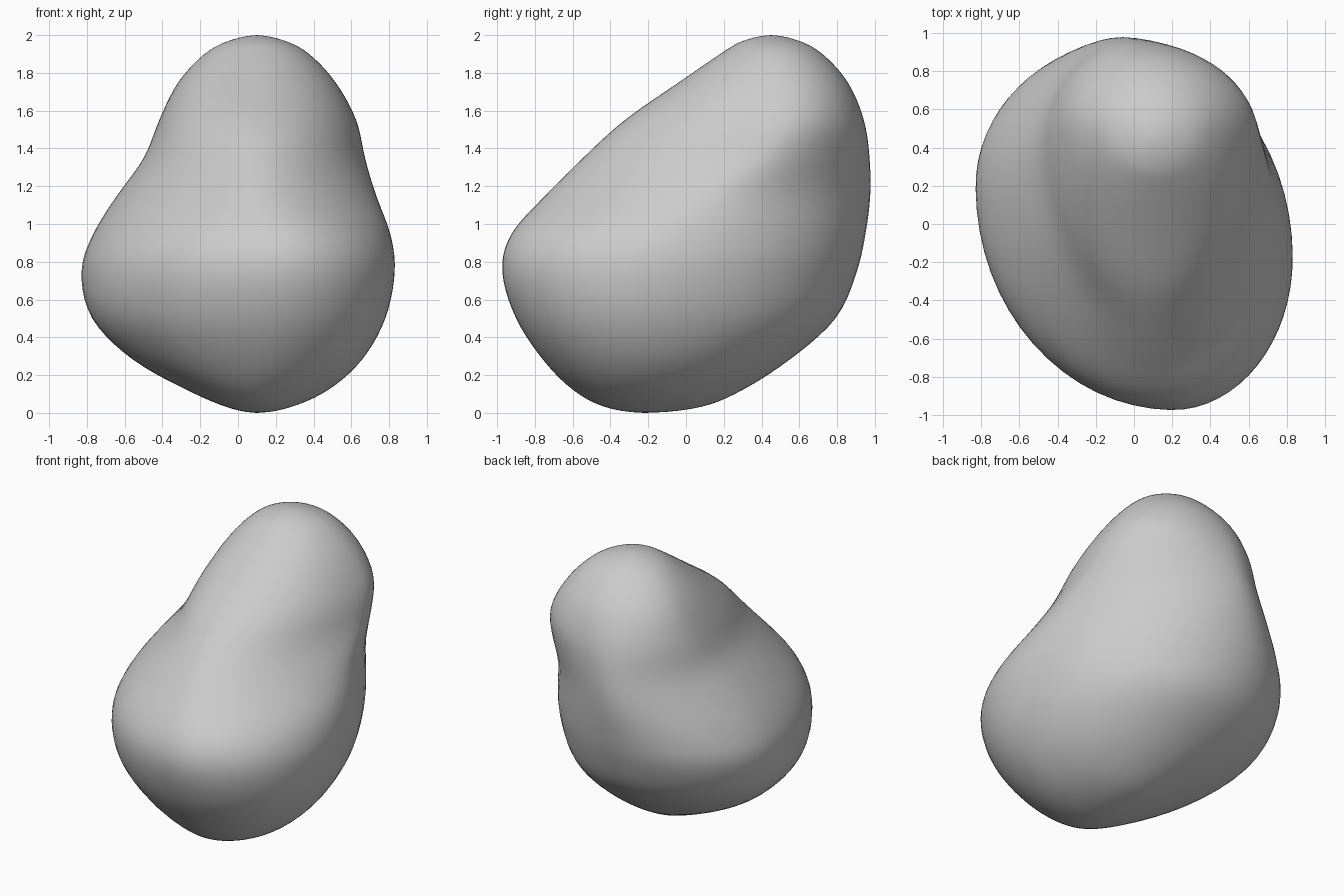
import bpy, bmesh, math

if "Cube" in bpy.data.objects:
    bpy.data.objects.remove(bpy.data.objects["Cube"])

# Horizontal sections of the boulder, bottom to top:
# z, then the leftmost, rightmost, front and back points as x, y pairs
SECTIONS = [
    (0.00, 0.10, -0.22, 0.10, -0.22, 0.10, -0.22, 0.10, -0.22),
    (0.03, -0.06, -0.18, 0.28, -0.22, 0.10, -0.43, 0.08, 0.08),
    (0.12, -0.27, -0.10, 0.48, -0.22, 0.12, -0.60, 0.05, 0.30),
    (0.28, -0.56, 0.02, 0.66, -0.22, 0.15, -0.76, 0.00, 0.55),
    (0.50, -0.78, 0.12, 0.785, -0.22, 0.18, -0.905, -0.05, 0.80),
    (0.75, -0.835, 0.20, 0.835, -0.18, 0.20, -0.98, -0.10, 0.91),
    (0.95, -0.77, 0.22, 0.81, -0.08, 0.20, -0.93, -0.10, 0.955),
    (1.15, -0.645, 0.28, 0.735, 0.14, 0.14, -0.75, -0.08, 0.98),
    (1.35, -0.50, 0.40, 0.675, 0.38, 0.11, -0.55, -0.03, 0.975),
    (1.55, -0.42, 0.47, 0.63, 0.50, 0.10, -0.33, 0.03, 0.945),
    (1.75, -0.32, 0.50, 0.52, 0.50, 0.10, -0.04, 0.08, 0.86),
    (1.90, -0.18, 0.48, 0.38, 0.48, 0.10, 0.18, 0.10, 0.725),
    (1.97, -0.05, 0.46, 0.25, 0.46, 0.10, 0.30, 0.10, 0.60),
    (2.00, 0.10, 0.45, 0.10, 0.45, 0.10, 0.45, 0.10, 0.45),
]
STEPS, QUARTER = 5, 16


def beyond(end, inner):
    """Phantom section that rounds the surface over its pole."""
    return (inner[0],) + tuple(2 * e - i for e, i in zip(end[1:], inner[1:]))


def spline(a, b, c, d, t):
    return 0.5 * (2 * b + (c - a) * t + (2 * a - 5 * b + 4 * c - d) * t * t
                  + (3 * b - a - 3 * c + d) * t ** 3)


def outline(row):
    """Closed loop made of four elliptical quarters."""
    z, lx, ly, rx, ry, fx, fy, bx, by = row
    # slightly hollow flanks at mid height
    k = 1 + 0.12 * math.exp(-((z - 1.25) / 0.25) ** 2)
    pts = []
    for (sx, sy), (ex, ey), side in (((rx, ry), (bx, by), 0), ((bx, by), (lx, ly), 1),
                                     ((lx, ly), (fx, fy), 0), ((fx, fy), (rx, ry), 1)):
        for i in range(QUARTER):
            a = math.pi / 2 * i / QUARTER
            c, s = math.cos(a) ** k, math.sin(a) ** k
            if side == 0:
                pts.append((ex + (sx - ex) * c, sy + (ey - sy) * s, z))
            else:
                pts.append((sx + (ex - sx) * s, ey + (sy - ey) * c, z))
    return pts


# Loft the sections into one smooth closed skin
keys = [beyond(SECTIONS[0], SECTIONS[1])] + SECTIONS + [beyond(SECTIONS[-1], SECTIONS[-2])]
bm = bmesh.new()
bottom = bm.verts.new((SECTIONS[0][1], SECTIONS[0][2], 0))
top = bm.verts.new((SECTIONS[-1][1], SECTIONS[-1][2], 2))
rings = []
for n in range(1, (len(SECTIONS) - 1) * STEPS):
    i, t = n // STEPS, (n % STEPS) / STEPS
    row = [spline(*values, t) for values in zip(*keys[i:i + 4])]
    rings.append([bm.verts.new(p) for p in outline(row)])
count = 4 * QUARTER
for j in range(count):
    k = (j + 1) % count
    for lo, hi in zip(rings, rings[1:]):
        bm.faces.new((lo[j], lo[k], hi[k], hi[j]))
    bm.faces.new((bottom, rings[0][k], rings[0][j]))
    bm.faces.new((top, rings[-1][j], rings[-1][k]))

# Even out the section joints
for _ in range(4):
    bmesh.ops.smooth_vert(bm, verts=[v for r in rings for v in r], factor=0.5,
                          use_axis_x=True, use_axis_y=True, use_axis_z=True)
bmesh.ops.recalc_face_normals(bm, faces=bm.faces)
for f in bm.faces:
    f.smooth = True

mesh = bpy.data.meshes.new("boulder")
bm.to_mesh(mesh)
bm.free()
boulder = bpy.data.objects.new("boulder", mesh)
bpy.context.collection.objects.link(boulder)
